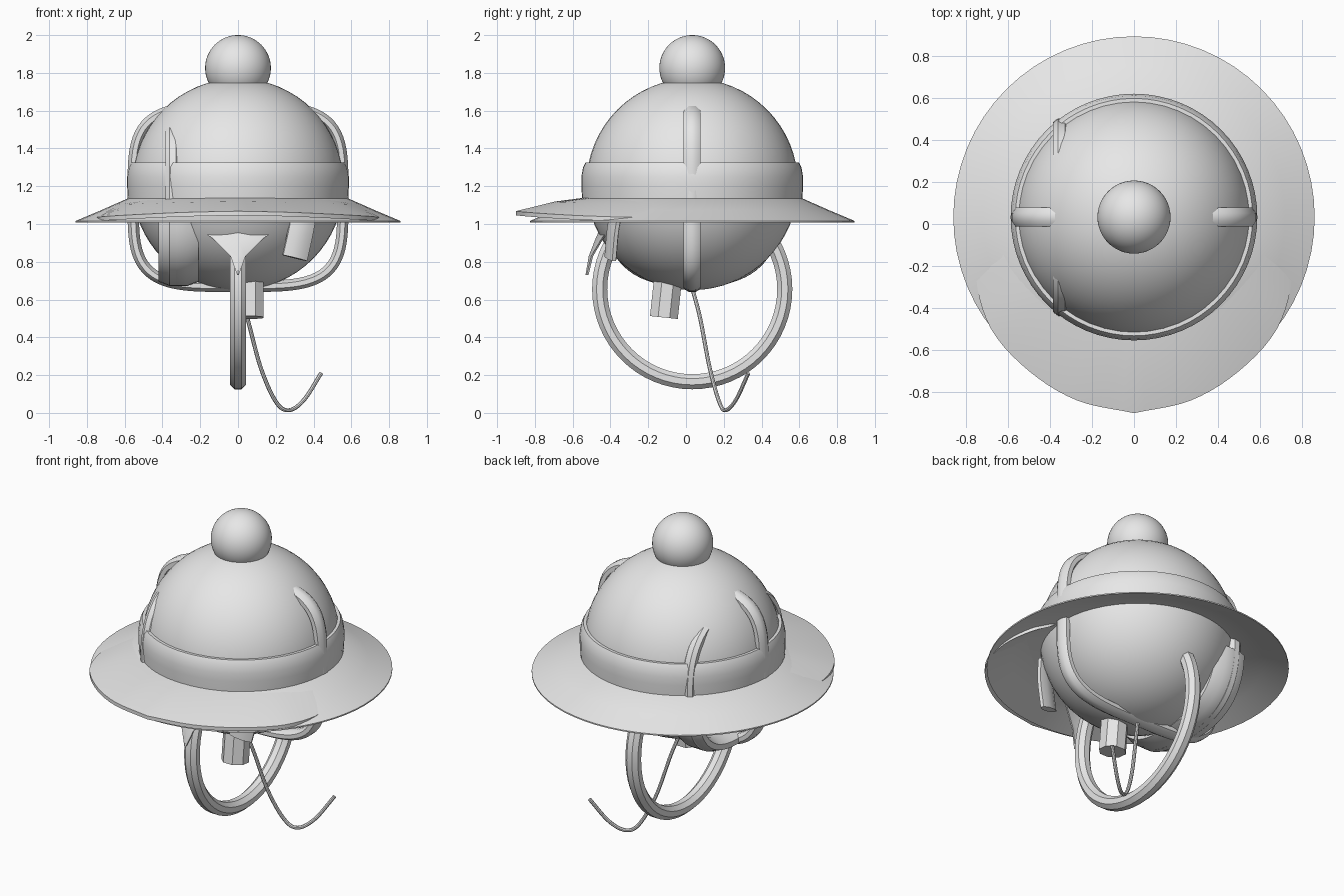
import bpy, bmesh, math
from mathutils import Vector

if "Cube" in bpy.data.objects:
    bpy.data.objects.remove(bpy.data.objects["Cube"], do_unlink=True)

CY = 0.033  # shared centre line of the helmet in y

grey = bpy.data.materials.new("plain_grey")
grey.use_nodes = True
grey.diffuse_color = (0.8, 0.8, 0.8, 1)
grey.node_tree.nodes["Principled BSDF"].inputs["Base Color"].default_value = (0.8, 0.8, 0.8, 1)


def finish(bm, name, angle=35):
    """Turn a bmesh into a shaded object."""
    bmesh.ops.recalc_face_normals(bm, faces=bm.faces)
    me = bpy.data.meshes.new(name)
    bm.to_mesh(me)
    bm.free()
    ob = bpy.data.objects.new(name, me)
    bpy.context.collection.objects.link(ob)
    me.materials.append(grey)
    bpy.ops.object.select_all(action='DESELECT')
    ob.select_set(True)
    bpy.context.view_layer.objects.active = ob
    bpy.ops.object.shade_smooth_by_angle(angle=math.radians(angle))
    return ob


def skin(bm, rows, wrap_rows, wrap_cols):
    """Bridge rows of vertices with quads."""
    n, m = len(rows), len(rows[0])
    for i in range(n if wrap_rows else n - 1):
        for j in range(m if wrap_cols else m - 1):
            a, b = rows[i], rows[(i + 1) % n]
            bm.faces.new((a[j], a[(j + 1) % m], b[(j + 1) % m], b[j]))


def ball(name, z, r):
    bm = bmesh.new()
    bmesh.ops.create_uvsphere(bm, u_segments=48, v_segments=32, radius=r)
    bmesh.ops.translate(bm, verts=bm.verts, vec=(0, CY, z))
    return finish(bm, name, 60)


def lathe(name, profile, steps=64):
    """Closed (radius, z) profile turned around the helmet axis."""
    bm = bmesh.new()
    rows = []
    for i in range(steps):
        t = math.tau * i / steps
        rows.append([bm.verts.new((r * math.cos(t), CY + r * math.sin(t), z)) for r, z in profile])
    skin(bm, rows, True, True)
    return finish(bm, name)


def sweep(name, path, axis, half_w, half_t, closed=True, sides=8, angle=35):
    """Sweep a flat-sided oval along a path; axis is the width direction."""
    bm = bmesh.new()
    pts, axis, n = [Vector(p) for p in path], Vector(axis).normalized(), len(path)
    rows = []
    for i, p in enumerate(pts):
        a = pts[(i - 1) % n] if closed or i > 0 else p
        b = pts[(i + 1) % n] if closed or i < n - 1 else p
        tangent = (b - a).normalized()
        out = tangent.cross(axis).normalized()
        wide = out.cross(tangent)
        row = []
        for k in range(sides):
            t = math.tau * (k + 0.5) / sides
            s = 1 / math.cos(math.pi / sides)
            row.append(bm.verts.new(p + wide * half_w * s * math.cos(t) + out * half_t * s * math.sin(t)))
        rows.append(row)
    skin(bm, rows, closed, True)
    if not closed:
        bm.faces.new(rows[0])
        bm.faces.new(rows[-1])
    return finish(bm, name, angle)


def superellipse(a, b, power, steps=72):
    """Rounded-rectangle loop as (u, v) pairs."""
    out = []
    for i in range(steps):
        c, s = math.cos(math.tau * i / steps), math.sin(math.tau * i / steps)
        out.append((a * math.copysign(abs(c) ** (2 / power), c),
                    b * math.copysign(abs(s) ** (2 / power), s)))
    return out


def smooth_path(points, steps=8):
    """Catmull-Rom curve through a few points."""
    p = [Vector(q) for q in points]
    p = [2 * p[0] - p[1]] + p + [2 * p[-1] - p[-2]]
    out = []
    for i in range(1, len(p) - 2):
        a, b, c, d = p[i - 1:i + 3]
        for k in range(steps):
            t = k / steps
            out.append(0.5 * (2 * b + (c - a) * t + (2 * a - 5 * b + 4 * c - d) * t ** 2
                              + (3 * b - a - 3 * c + d) * t ** 3))
    return out + [p[-2]]


# Head dome and top knob
ball("dome", 1.21, 0.56)
ball("top_ball", 1.826, 0.174)

# Band and brim
lathe("hat_band", [(0.50, 1.325), (0.565, 1.325), (0.578, 1.30), (0.587, 1.25),
                   (0.587, 1.20), (0.582, 1.12), (0.50, 1.12)])
lathe("brim", [(0.50, 1.150), (0.58, 1.137), (0.72, 1.075), (0.86, 1.016),
               (0.86, 1.008), (0.72, 1.060), (0.58, 1.115), (0.50, 1.125)])

# Front visor plate lying over the brim
half = smooth_path([(0.60, -0.03, 1.11), (0.70, -0.09, 1.065), (0.75, -0.26, 1.038),
                    (0.68, -0.50, 1.042), (0.50, -0.70, 1.052), (0.27, -0.84, 1.062),
                    (0, -0.90, 1.068)], 5)
rim = half + [Vector((-p.x, p.y, p.z)) for p in reversed(half[:-1])]
bm = bmesh.new()
rows = []
for p in rim:
    d = Vector((p.x, p.y - CY, 0)).normalized() * 0.52
    q = Vector((d.x, d.y + CY, 1.146))
    mid = (p + q) / 2 + Vector((0, 0, 0.012))
    low = Vector((0, 0, -0.022))
    rows.append([bm.verts.new(v) for v in (q, mid, p, p + low, mid + low, q + low)])
skin(bm, rows, False, True)
bm.faces.new(rows[0])
bm.faces.new(rows[-1])
finish(bm, "visor")

# Cross strap around the sides, with its upper corners breaking through the dome
sweep("side_strap", [(u, CY, 1.145 + v) for u, v in superellipse(0.555, 0.475, 4)],
      (0, 1, 0), 0.045, 0.03)

# Offset strap on the right-hand side, wider below the brim
sweep("offset_strap_upper", [(-0.345, CY + u, 1.12 + v) for u, v in superellipse(0.44, 0.42, 2.7)],
      (1, 0, 0), 0.04, 0.03)
lower = [(-0.315, CY + u, 1.12 + v) for u, v in superellipse(0.43, 0.41, 2.7) if v < -0.04]
sweep("offset_strap_lower", lower, (1, 0, 0), 0.105, 0.04, closed=False)

# Big hanging hoop
sweep("hoop", [(0, CY + 0.49 * math.cos(math.tau * i / 64), 0.655 + 0.49 * math.sin(math.tau * i / 64))
               for i in range(64)], (1, 0, 0), 0.043, 0.04)

# Curved pointed flap at the front
bm = bmesh.new()
rows = []
for hw, y, z in [(0.34, -0.40, 1.08), (0.25, -0.435, 1.01), (0.13, -0.475, 0.92),
                 (0.04, -0.51, 0.83), (0.004, -0.527, 0.73)]:
    rows.append([bm.verts.new(v) for v in ((-hw, y + hw * 0.2, z), (0, y - 0.005, z), (hw, y + hw * 0.2, z),
                                           (hw, y + hw * 0.2 + 0.01, z), (0, y + 0.01, z),
                                           (-hw, y + hw * 0.2 + 0.01, z))])
skin(bm, rows, False, True)
bm.faces.new(rows[0])
bm.faces.new(rows[-1])
finish(bm, "front_flap")

# Short bent strap end on the left of the front
sweep("strap_end", smooth_path([(0.35, -0.36, 1.10), (0.335, -0.385, 0.98), (0.30, -0.40, 0.82)], 6),
      (1, 0.3, -0.2), 0.068, 0.025, closed=False)

# Small tilted plug underneath
sweep("plug", [(0.062, -0.09, 0.76), (0.062, -0.117, 0.505)], (1, 0, 0), 0.074, 0.074,
      closed=False)

# Thin hanging wire
sweep("wire", smooth_path([(0, 0.033, 0.66), (0.05, 0.075, 0.50), (0.12, 0.125, 0.24), (0.20, 0.175, 0.06),
                           (0.27, 0.21, 0.014), (0.35, 0.265, 0.07), (0.44, 0.33, 0.21)]),
      (-0.5, 0.85, 0), 0.01, 0.01, closed=False)
